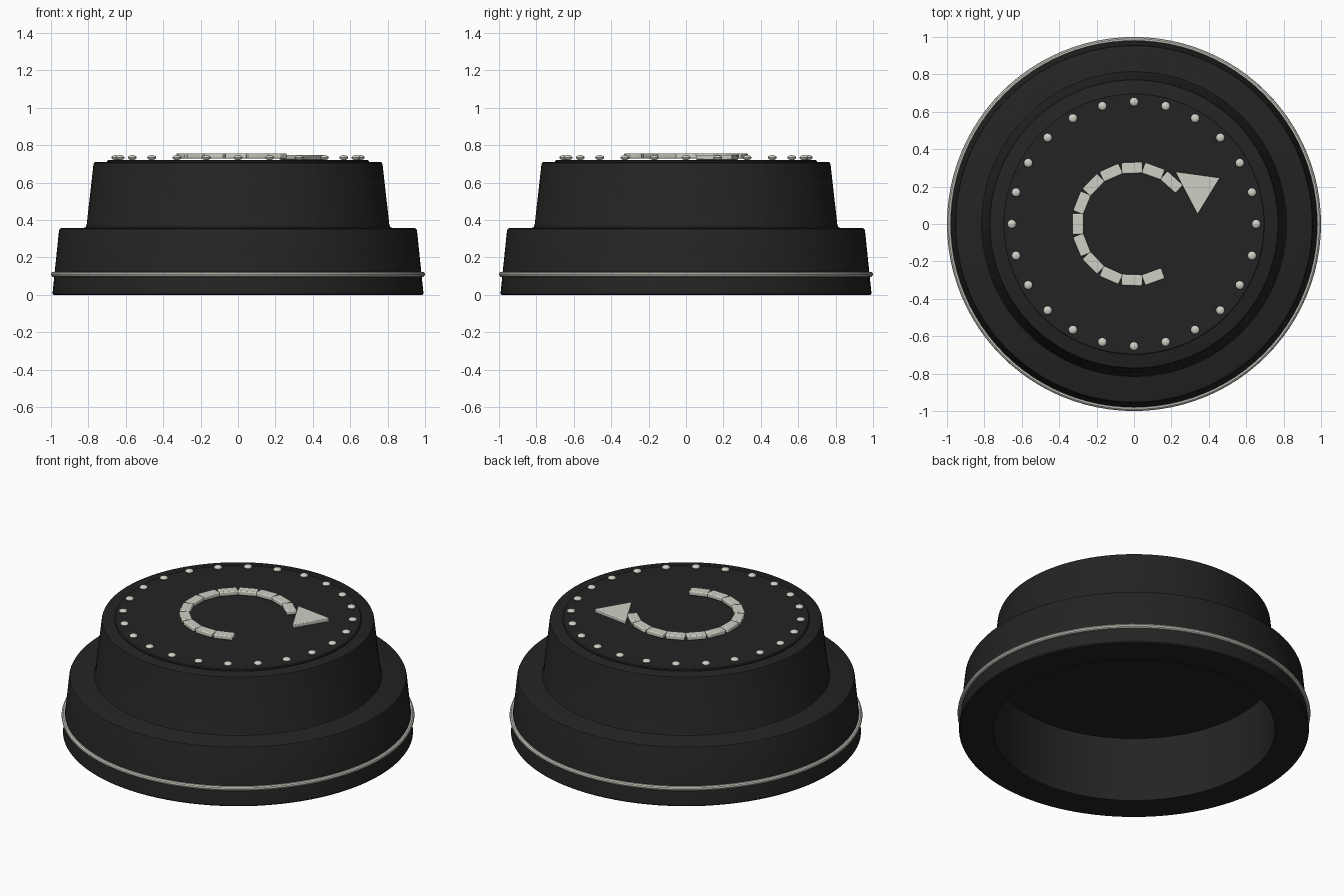
import bpy, bmesh, math
from mathutils import Matrix

if "Cube" in bpy.data.objects:
    bpy.data.objects.remove(bpy.data.objects["Cube"])


def material(name, rgb):
    m = bpy.data.materials.new(name)
    m.diffuse_color = (*rgb, 1)
    m.use_nodes = True
    m.node_tree.nodes["Principled BSDF"].inputs["Base Color"].default_value = m.diffuse_color
    return m


BLACK = material("black", (0.017, 0.017, 0.017))
CREAM = material("cream", (0.62, 0.62, 0.56))


def finish(bm, name, mat, smooth=True):
    bmesh.ops.recalc_face_normals(bm, faces=bm.faces)
    me = bpy.data.meshes.new(name)
    bm.to_mesh(me)
    bm.free()
    ob = bpy.data.objects.new(name, me)
    bpy.context.collection.objects.link(ob)
    me.materials.append(mat)
    if smooth:
        bpy.ops.object.select_all(action='DESELECT')
        ob.select_set(True)
        bpy.context.view_layer.objects.active = ob
        bpy.ops.object.shade_smooth_by_angle(angle=math.radians(35))
    return ob


def lathe(name, profile, mat, sides=96, closed=False):
    """Revolve (radius, z) points around the z axis."""
    bm = bmesh.new()
    rings = []
    for r, z in profile:
        if r == 0:
            rings.append([bm.verts.new((0, 0, z))] * sides)
        else:
            rings.append([bm.verts.new((r * math.cos(2 * math.pi * i / sides),
                                        r * math.sin(2 * math.pi * i / sides), z))
                          for i in range(sides)])
    pairs = list(zip(rings, rings[1:]))
    if closed:
        pairs.append((rings[-1], rings[0]))
    for a, b in pairs:
        for i in range(sides):
            j = (i + 1) % sides
            bm.faces.new(list(dict.fromkeys((a[i], a[j], b[j], b[i]))))
    return finish(bm, name, mat)


def bevel(ob, width):
    m = ob.modifiers.new("bevel", 'BEVEL')
    m.width = width
    m.segments = 2


# Stepped hollow cap
lathe("cap_body", [
    (0, 0.405), (0.80, 0.405), (0.80, 0), (0.987, 0), (0.992, 0.006),
    (0.957, 0.345), (0.953, 0.353), (0.945, 0.357), (0.828, 0.357),
    (0.815, 0.362), (0.809, 0.375), (0.773, 0.698), (0.77, 0.706),
    (0.762, 0.71), (0, 0.71)], BLACK)

# Thin raised plate on top
lathe("top_plate", [(0, 0.705), (0.70, 0.705), (0.70, 0.716), (0.695, 0.721), (0, 0.721)], BLACK)

# Trim ring around the base
lathe("trim_ring", [(0.986 + 0.014 * math.cos(k * math.pi / 5),
                     0.11 + 0.014 * math.sin(k * math.pi / 5)) for k in range(10)],
      CREAM, closed=True)

# Circle of flattened studs
bm = bmesh.new()
for k in range(24):
    a = k * math.pi / 12
    place = Matrix.Translation((0.653 * math.cos(a), 0.653 * math.sin(a), 0.734))
    bmesh.ops.create_uvsphere(bm, u_segments=16, v_segments=8, radius=1,
                              matrix=place @ Matrix.Diagonal((0.024, 0.024, 0.013, 1)))
finish(bm, "studs", CREAM)

# Curved arrow shaft made of short bars
bm = bmesh.new()
for k in range(12):
    a = math.radians(48 + 22 * k)
    place = Matrix.Rotation(a, 4, 'Z') @ Matrix.Translation((0.3, 0, 0.743))
    bmesh.ops.create_cube(bm, size=1, matrix=place @ Matrix.Diagonal((0.06, 0.112, 0.028, 1)))
bevel(finish(bm, "arrow_shaft", CREAM), 0.006)

# Triangular arrow head
bm = bmesh.new()
tri = bm.faces.new([bm.verts.new((x, y, 0.722)) for x, y in
                    ((0.22, 0.28), (0.46, 0.247), (0.34, 0.05))])
ext = bmesh.ops.extrude_face_region(bm, geom=[tri])["geom"]
bmesh.ops.translate(bm, vec=(0, 0, 0.026), verts=[v for v in ext if isinstance(v, bmesh.types.BMVert)])
bevel(finish(bm, "arrow_head", CREAM), 0.005)
